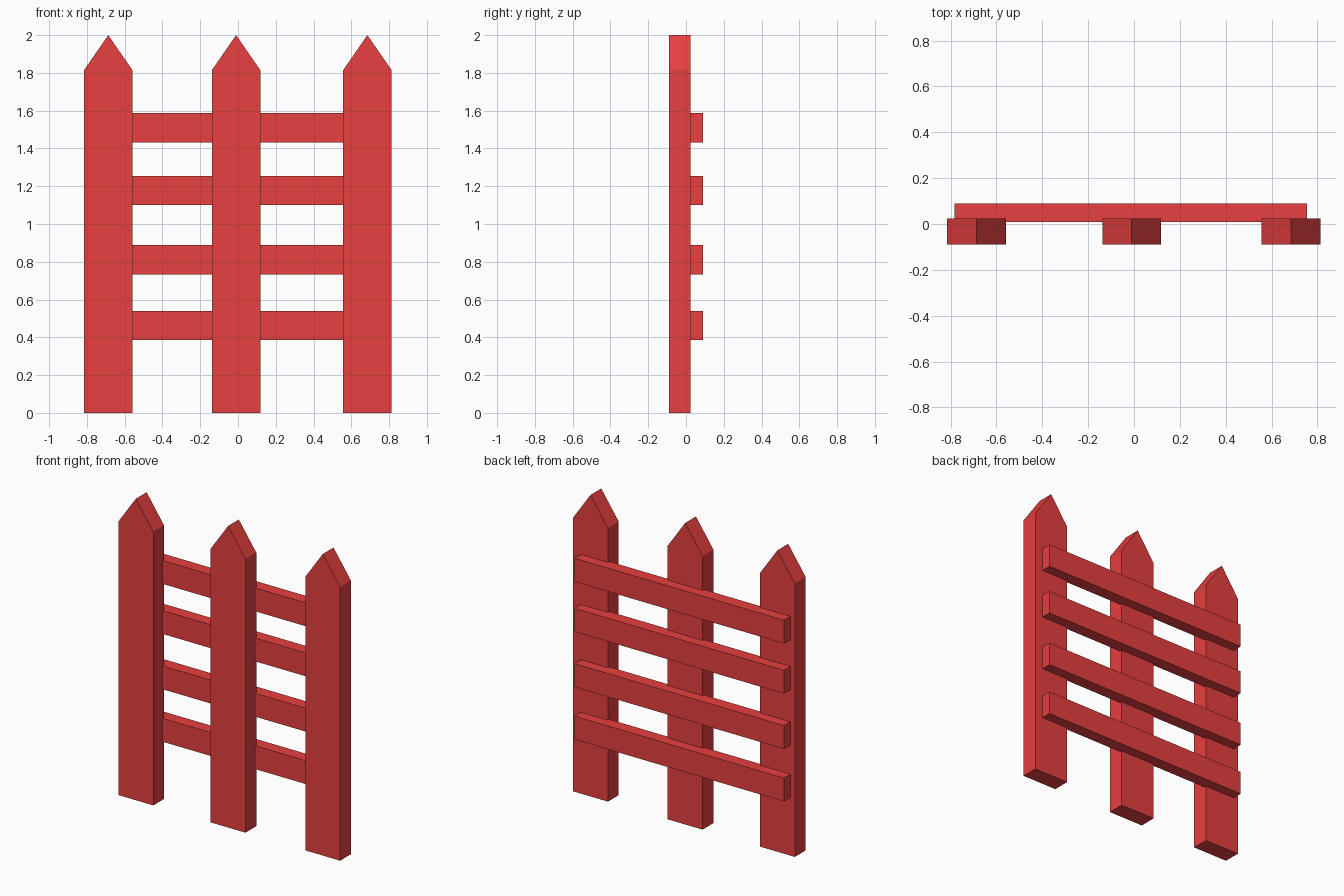
import bpy, bmesh

if "Cube" in bpy.data.objects:
    bpy.data.objects.remove(bpy.data.objects["Cube"])

red = bpy.data.materials.new("red_paint")
red.diffuse_color = (0.8, 0.05, 0.05, 1)
red.use_nodes = True
red.node_tree.nodes["Principled BSDF"].inputs["Base Color"].default_value = red.diffuse_color


def extrude_profile(name, profile, y0, y1):
    """Extrude an x-z outline along y from y0 to y1."""
    bm = bmesh.new()
    face = bm.faces.new([bm.verts.new((x, y0, z)) for x, z in profile])
    ext = bmesh.ops.extrude_face_region(bm, geom=[face])
    moved = [v for v in ext["geom"] if isinstance(v, bmesh.types.BMVert)]
    bmesh.ops.translate(bm, verts=moved, vec=(0, y1 - y0, 0))
    bmesh.ops.recalc_face_normals(bm, faces=bm.faces)
    mesh = bpy.data.meshes.new(name)
    bm.to_mesh(mesh)
    bm.free()
    mesh.materials.append(red)
    obj = bpy.data.objects.new(name, mesh)
    bpy.context.collection.objects.link(obj)
    return obj


# Pointed upright pickets
half = 0.128
for side, x in (("left", -0.687), ("middle", -0.01), ("right", 0.685)):
    outline = [(x - half, 0), (x + half, 0), (x + half, 1.815),
               (x, 2), (x - half, 1.815)]
    extrude_profile(f"picket_{side}", outline, -0.09, 0.023)

# Horizontal rails, slightly let into the back of the pickets
for i, z in enumerate((0.385, 0.733, 1.1, 1.432)):
    outline = [(-0.782, z), (0.755, z), (0.755, z + 0.155), (-0.782, z + 0.155)]
    extrude_profile(f"rail_{i + 1}", outline, 0.008, 0.09)
